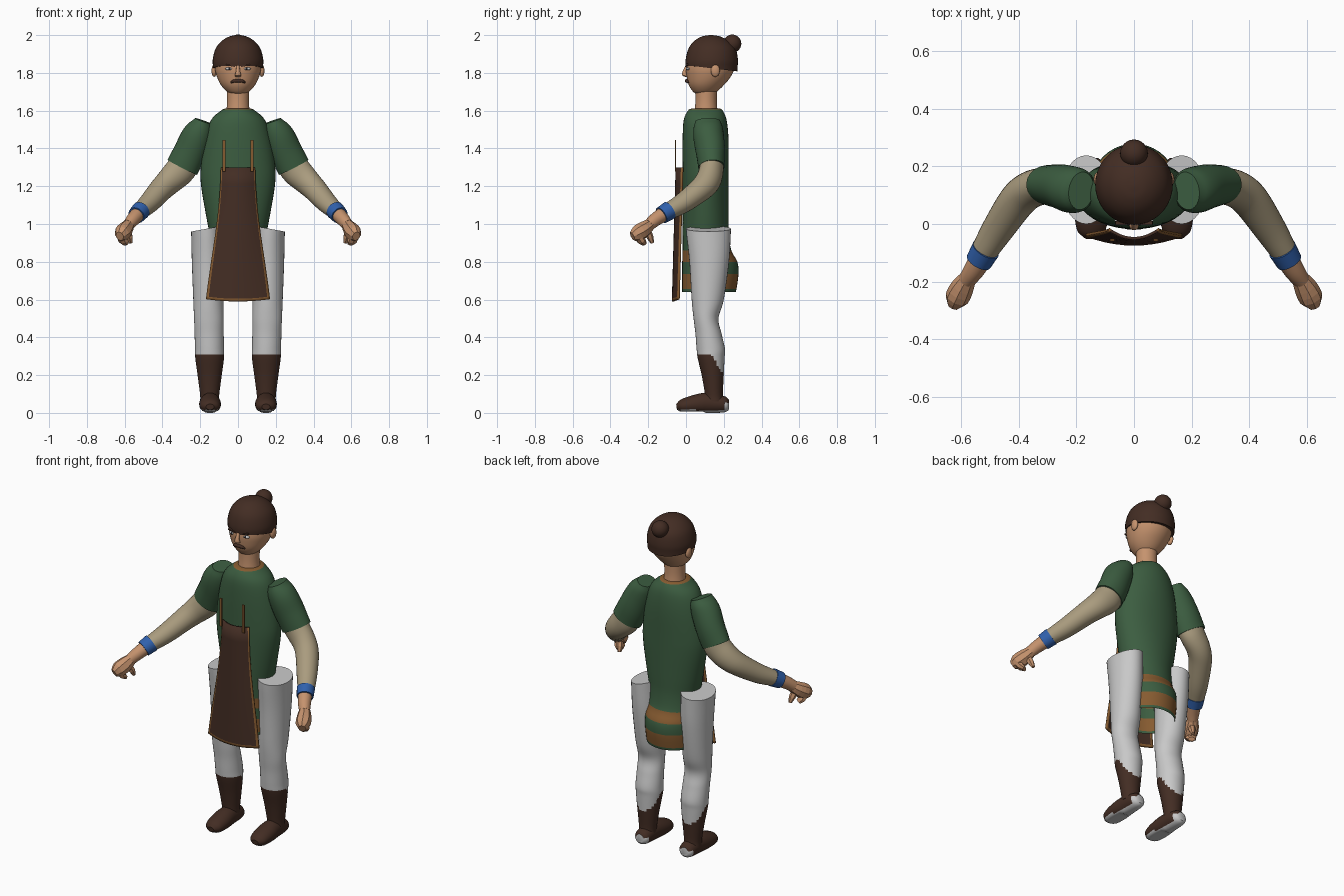
import bpy, bmesh, math
from mathutils import Vector, Matrix

cube = bpy.data.objects.get("Cube")
if cube:
    bpy.data.objects.remove(cube)


def material(name, r, g, b):
    m = bpy.data.materials.new(name)
    m.use_nodes = True
    m.diffuse_color = (r, g, b, 1)
    bsdf = next(n for n in m.node_tree.nodes if n.type == 'BSDF_PRINCIPLED')
    bsdf.inputs["Base Color"].default_value = (r, g, b, 1)
    return m


GREEN = material("tunic_green", .045, .11, .052)
BROWN = material("dark_brown", .056, .026, .017)
SKIN = material("skin", .56, .29, .155)
WHITE = material("trouser_white", .58, .58, .58)
BEIGE = material("sleeve_beige", .40, .33, .21)
BLUE = material("band_blue", .03, .12, .42)
TRIM = material("trim_tan", .24, .105, .03)
IRIS = material("eye_dark", .015, .015, .02)


def finish(name, bm, mats, rule=None, shape=None, smooth=True):
    """Adjust vertices, colour faces by rule and add the object."""
    if shape:
        for v in bm.verts:
            v.co = shape(v.co)
    bmesh.ops.recalc_face_normals(bm, faces=bm.faces)
    if rule:
        for f in bm.faces:
            f.material_index = rule(f.calc_center_median())
    me = bpy.data.meshes.new(name)
    bm.to_mesh(me)
    bm.free()
    for m in mats:
        me.materials.append(m)
    ob = bpy.data.objects.new(name, me)
    bpy.context.collection.objects.link(ob)
    if smooth:
        bpy.ops.object.select_all(action='DESELECT')
        ob.select_set(True)
        bpy.context.view_layer.objects.active = ob
        bpy.ops.object.shade_smooth_by_angle(angle=math.radians(40))
    return ob


def spline(rows, steps):
    """Smoothly interpolate rows of numbers."""
    rows = [Vector(r) for r in rows]
    out = []
    for i in range(len(rows) - 1):
        p, q = rows[i], rows[i + 1]
        m0 = (q - rows[i - 1]) / 2 if i else q - p
        m1 = (rows[i + 2] - p) / 2 if i + 2 < len(rows) else q - p
        for k in range(steps):
            t = k / steps
            h = t * t * (3 - 2 * t)
            out.append(p * (1 - h) + q * h + m0 * t * (1 - t) ** 2 - m1 * t * t * (1 - t))
    return out + [rows[-1]]


def loft(name, rings, mats, rule=None, shape=None, upright=False, n=28,
         steps=4, smooth=True, caps=(True, True)):
    """Skin elliptical rings (x, y, z, side radius, other radius)."""
    rings = spline(rings, steps)
    pts = [Vector(r[:3]) for r in rings]
    bm = bmesh.new()
    loops = []
    for i, r in enumerate(rings):
        side, up = Vector((1, 0, 0)), Vector((0, 1, 0))
        if not upright:
            t = (pts[min(i + 1, len(pts) - 1)] - pts[max(i - 1, 0)]).normalized()
            side = t.cross(Vector((0, 0, 1))).normalized()
            up = side.cross(t)
        angles = [2 * math.pi * k / n for k in range(n)]
        loops.append([bm.verts.new(pts[i] + side * r[3] * math.cos(a) + up * r[4] * math.sin(a))
                      for a in angles])
    for a, b in zip(loops, loops[1:]):
        for k in range(n):
            j = (k + 1) % n
            bm.faces.new((a[k], a[j], b[j], b[k]))
    for ring, wanted in zip((loops[0], loops[-1]), caps):
        if wanted:
            bm.faces.new(ring)
    return finish(name, bm, mats, rule, shape, smooth)


def stack(rows, x=0):
    """Rows of (z, half width, front y, back y) to upright rings."""
    return [(x, (f + b) / 2, z, w, (b - f) / 2) for z, w, f, b in rows]


def ball(name, loc, size, mat):
    bm = bmesh.new()
    bmesh.ops.create_uvsphere(bm, u_segments=24, v_segments=14, radius=1,
                              matrix=Matrix.Translation(loc) @ Matrix.Diagonal((*size, 1)))
    return finish(name, bm, [mat])


def box(name, loc, size, mat, roll=0):
    bm = bmesh.new()
    bmesh.ops.create_cube(bm, size=1, matrix=Matrix.Translation(loc)
                          @ Matrix.Rotation(roll, 4, 'Y') @ Matrix.Diagonal((*size, 1)))
    return finish(name, bm, [mat], smooth=False)


# Tunic with striped skirt, open below
def tunic_colour(c):
    return 1 if .80 < c.z < .86 or .655 < c.z < .735 or c.z > 1.606 else 0


loft("tunic", stack([
    (1.612, .068, .03, .18), (1.60, .09, .01, .195), (1.55, .143, -.012, .215),
    (1.45, .175, -.018, .225), (1.3, .197, -.018, .225), (1.2, .195, -.018, .225),
    (1.05, .17, -.018, .225), (.95, .152, -.018, .226), (.86, .148, -.018, .24),
    (.80, .15, -.02, .272), (.735, .15, -.02, .278), (.655, .147, -.02, .267),
    (.64, .146, -.02, .263)]), [GREEN, TRIM], tunic_colour, upright=True, n=40,
    caps=(True, False))

# Neck and head
loft("neck", stack([(1.59, .062, .045, .168), (1.65, .058, .05, .163),
                    (1.73, .06, .05, .165)]), [SKIN], upright=True)
loft("head", stack([
    (1.687, .03, .06, .13), (1.70, .058, .038, .162), (1.735, .09, .015, .2),
    (1.78, .112, .004, .237), (1.83, .123, 0, .257), (1.90, .115, .015, .25),
    (1.95, .07, .06, .2)]), [SKIN], upright=True, n=36)


def hair_edge(c):
    return Vector((c.x, c.y, c.z - (c.y - .13) * .12)) if c.z < 1.835 else c


loft("hair", stack([
    (1.825, .131, -.001, .272), (1.87, .134, -.002, .275), (1.93, .118, .014, .262),
    (1.97, .085, .045, .225), (1.993, .045, .085, .18), (2.0, .008, .125, .14)]),
    [BROWN], shape=hair_edge, upright=True, n=36)
ball("hair_bun", (0, .245, 1.955), (.048, .048, .048), BROWN)

# Face
loft("nose", [(0, .004, 1.838, .008, .008), (0, -.008, 1.805, .012, .012),
              (0, -.006, 1.786, .017, .014), (0, .006, 1.778, .01, .008)],
     [SKIN], upright=True, n=10, steps=2)
loft("mouth", [(-.038, .012, 1.748, .004, .004), (-.02, .004, 1.757, .009, .009),
               (.02, .004, 1.757, .009, .009), (.038, .012, 1.748, .004, .004)],
     [BROWN], n=10)

# Apron with trimmed edges
bm = bmesh.new()
us = [-1, -.92] + [k / 5 for k in range(-4, 5)] + [.92, 1]
vs = [0, .02] + [k / 8 for k in range(1, 9)]
grid = []
for v in vs:
    half = .168 - .08 * v - .02 * math.sin(math.pi * v) * v
    grid.append([bm.verts.new((u * half, -.07 + .02 * v + .032 * u * u,
                               .59 + .71 * v + .012 * u * u * (1 - v))) for u in us])
for i in range(len(vs) - 1):
    for k in range(len(us) - 1):
        face = bm.faces.new((grid[i][k], grid[i][k + 1], grid[i + 1][k + 1], grid[i + 1][k]))
        face.material_index = 1 if i == 0 or k in (0, len(us) - 2) else 0
apron = finish("apron", bm, [BROWN, TRIM])
thick = apron.modifiers.new("thickness", 'SOLIDIFY')
thick.thickness = .01
thick.offset = 0


def leg_colour(c):
    return 1 if c.z < .305 - max(0, c.y - .135) * 1.6 else 0


def foot_colour(c):
    return 1 if c.z < .016 or (c.y > .205 and c.z < .05) else 0


def arm_part(name, s, rows, mat, **options):
    return loft(name, [(s * x, y, z, a, b) for x, y, z, a, b in rows], [mat], **options)


for s, label in ((1, "left_"), (-1, "right_")):
    # Facial features on each side
    ball(label + "ear", (s * .126, .155, 1.812), (.014, .024, .033), SKIN)
    ball(label + "eye", (s * .048, .012, 1.822), (.02, .011, .008), WHITE)
    ball(label + "iris", (s * .046, .005, 1.822), (.007, .006, .007), IRIS)
    box(label + "brow", (s * .04, .004, 1.84), (.05, .014, .008), BROWN, -s * .2)

    # Apron strap
    box(label + "strap", (s * .075, -.056, 1.362), (.016, .007, .168), TRIM)

    # Trouser leg with boot shaft, top slanted outward
    def slant(c):
        return c + Vector((0, 0, .01 - (abs(c.x) - .165) * .18)) if c.z > .955 else c

    loft(label + "leg", stack([
        (.965, .083, 0, .238), (.8, .083, .018, .228), (.6, .08, .03, .2),
        (.5, .078, .04, .172), (.42, .077, .05, .188), (.34, .077, .056, .206),
        (.29, .076, .062, .204), (.2, .064, .083, .2), (.1, .051, .1, .195),
        (.06, .05, .1, .2)], s * .15), [WHITE, BROWN], leg_colour,
        shape=lambda c: slant(c + Vector((s * .015 * max(0, c.z - .3) / .66, 0, 0))),
        upright=True, n=32, steps=6)

    # Shoe with pale sole
    loft(label + "shoe", [(s * .148, y, z, a, b) for y, z, a, b in (
        (.228, .045, .025, .025), (.205, .045, .045, .042), (.12, .052, .052, .055),
        (.05, .046, .058, .05), (-.02, .036, .05, .036), (-.05, .032, .022, .015))],
        [BROWN, WHITE], foot_colour, n=24,
        shape=lambda c: Vector((c.x, c.y, max(c.z, .008 if c.y < .1 else 0))))

    # Arm: short sleeve, long undersleeve, band, wrist
    arm_part(label + "sleeve", s, [
        (.183, .115, 1.545, .066, .046), (.196, .117, 1.51, .077, .068),
        (.22, .12, 1.46, .081, .082), (.255, .13, 1.38, .077, .087),
        (.295, .135, 1.3, .069, .088)], GREEN)
    arm_part(label + "undersleeve", s, [
        (.28, .135, 1.325, .064, .08), (.31, .133, 1.28, .064, .08),
        (.36, .118, 1.23, .065, .072), (.405, .08, 1.185, .064, .064),
        (.47, -.015, 1.112, .056, .054), (.52, -.095, 1.066, .046, .044)], BEIGE)
    arm_part(label + "wrist_band", s, [
        (.514, -.088, 1.072, .05, .05), (.538, -.13, 1.046, .046, .046)], BLUE)
    arm_part(label + "wrist", s, [
        (.525, -.11, 1.058, .04, .04), (.555, -.16, 1.025, .036, .036),
        (.58, -.195, .995, .03, .032)], SKIN)

    # Faceted fist with curled fingers and thumb
    arm_part(label + "fist", s, [
        (.573, -.183, 1.003, .028, .03), (.594, -.218, .975, .04, .042),
        (.614, -.257, .95, .042, .044), (.626, -.284, .935, .022, .026)],
        SKIN, n=8, steps=2, smooth=False)
    arm_part(label + "fingers", s, [
        (.615, -.25, .935, .03, .022), (.605, -.235, .91, .03, .02),
        (.595, -.22, .895, .02, .012)], SKIN, n=7, steps=1, smooth=False)
    arm_part(label + "thumb", s, [
        (.585, -.205, .965, .02, .02), (.574, -.19, .93, .019, .018),
        (.568, -.178, .9, .01, .01)], SKIN, n=6, steps=1, smooth=False)
